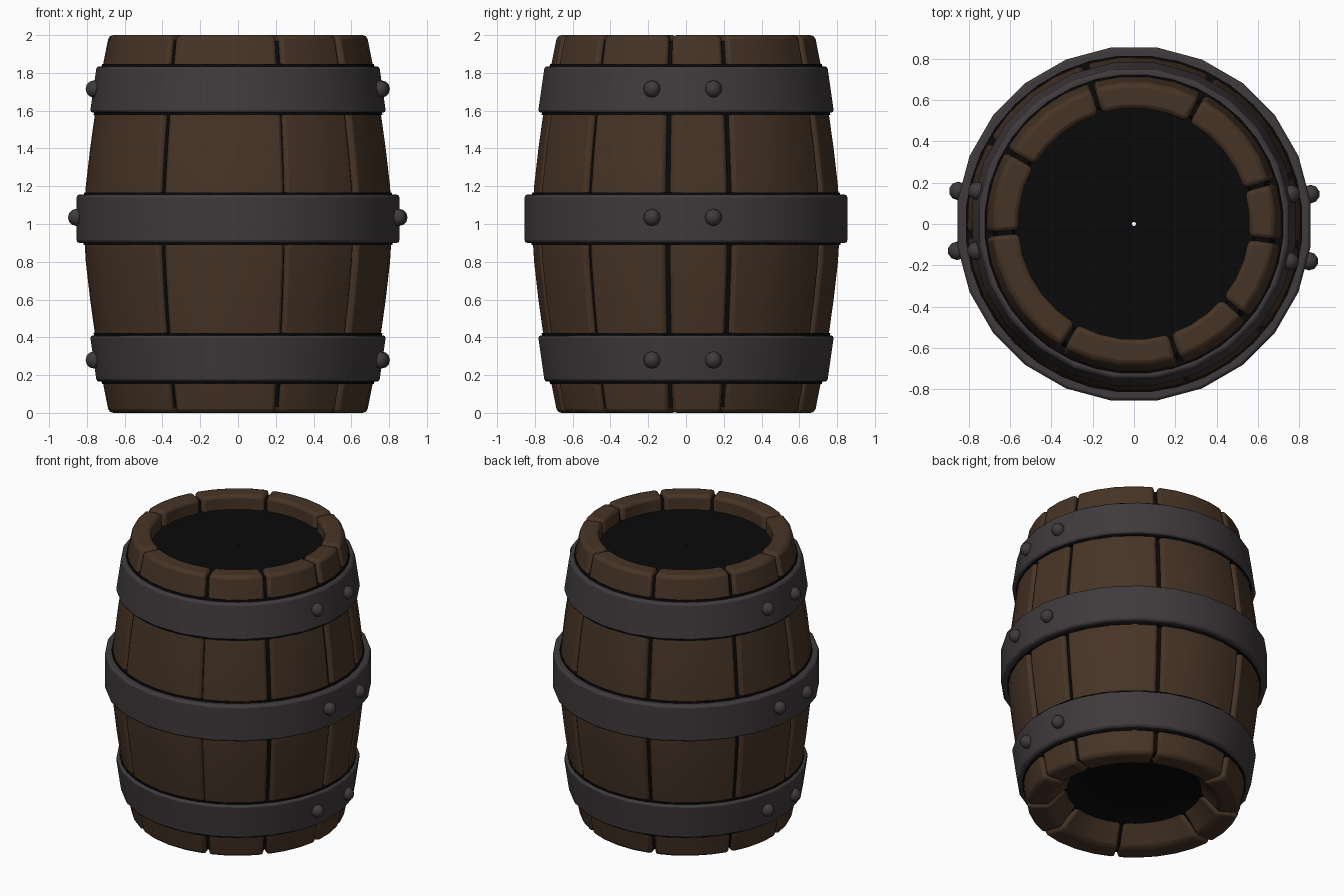
import bpy, bmesh, math
from mathutils import Vector

if "Cube" in bpy.data.objects:
    bpy.data.objects.remove(bpy.data.objects["Cube"])


def material(name, rgb):
    m = bpy.data.materials.new(name)
    m.diffuse_color = (*rgb, 1)
    m.use_nodes = True
    m.node_tree.nodes["Principled BSDF"].inputs["Base Color"].default_value = m.diffuse_color
    return m


WOOD = material("dark_brown_wood", (0.062, 0.034, 0.019))
METAL = material("dark_grey_iron", (0.050, 0.042, 0.044))
BLACK = material("black_gap", (0.003, 0.003, 0.003))

# outer barrel silhouette: (height, radius)
SIDE = [(0, .685), (.2, .725), (.4, .757), (.6, .785), (.8, .808), (1, .82),
        (1.2, .808), (1.4, .785), (1.6, .757), (1.8, .725), (2, .685)]


def side_radius(z):
    for (z0, r0), (z1, r1) in zip(SIDE, SIDE[1:]):
        if z <= z1:
            return r0 + (r1 - r0) * (z - z0) / (z1 - z0)
    return SIDE[-1][1]


def finish(name, bm, mat, bevel=0, segments=2):
    bmesh.ops.recalc_face_normals(bm, faces=bm.faces)
    me = bpy.data.meshes.new(name)
    bm.to_mesh(me)
    bm.free()
    ob = bpy.data.objects.new(name, me)
    bpy.context.collection.objects.link(ob)
    me.materials.append(mat)
    if bevel:
        b = ob.modifiers.new("bevel", 'BEVEL')
        b.width, b.segments, b.limit_method = bevel, segments, 'ANGLE'
        b.angle_limit = math.radians(40)
    bpy.ops.object.select_all(action='DESELECT')
    ob.select_set(True)
    bpy.context.view_layer.objects.active = ob
    bpy.ops.object.shade_smooth_by_angle(angle=math.radians(40))
    return ob


def sweep(name, profile, angles, mat, closed_ring, bevel=0):
    """Sweep a closed (r, z) profile; angles is a function of (step, z)."""
    bm = bmesh.new()
    steps, angle = angles
    rows = []
    for i in range(steps):
        row = []
        for r, z in profile:
            a = angle(i, z)
            row.append(bm.verts.new((r * math.cos(a), r * math.sin(a), z)))
        rows.append(row)
    n = len(profile)
    for i in range(steps if closed_ring else steps - 1):
        p, q = rows[i], rows[(i + 1) % steps]
        for j in range(n):
            k = (j + 1) % n
            bm.faces.new((p[j], q[j], q[k], p[k]))
    if not closed_ring:
        bm.faces.new(rows[0])
        bm.faces.new(rows[-1])
    return finish(name, bm, mat, bevel)


def ring(name, profile, mat, sides=24, bevel=0):
    return sweep(name, profile, (sides, lambda i, z: 2 * math.pi * (i + .5) / sides),
                 mat, True, bevel)


# staves of uneven width, with the seams at these angles
SEAMS = [-176, -120, -72, -40, -7, 17, 62, 107, 150, 184]
stave_profile = [(r, z) for z, r in SIDE] + [(.56, 2), (.56, 1.84), (.42, .14), (.55, 0)]


def half_gap(seam, z):
    if seam == -72 and .3 < z < 1.7:
        return .001
    return .011


for s, (a0, a1) in enumerate(zip(SEAMS, SEAMS[1:])):
    n = max(2, round((a1 - a0) / 12))

    def stave_angle(i, z, a0=a0, a1=a1, n=n):
        lo = math.radians(a0) + half_gap(a0, z) / .75
        hi = math.radians(a1) - half_gap(a1, z) / .75
        return lo + (hi - lo) * i / n
    sweep(f"stave_{s + 1}", stave_profile, (n + 1, stave_angle), WOOD, False, .022)

# black core seen between the staves and inside both ends
core = [(side_radius(z) - .03, z) for z in (.03, .2, .4, .6, .8, 1, 1.2, 1.4, 1.6, 1.8, 1.97)]
core += [(.59, 1.97), (.58, 1.9), (.01, 1.9), (.01, .12), (.46, .12), (.58, .03)]
ring("black_core", core, BLACK, 48)

# iron hoops: bottom z, top z, bottom radius, top radius
HOOPS = [("bottom", .165, .41, .755, .79), ("middle", .9, 1.155, .862, .862),
         ("top", 1.59, 1.835, .79, .755)]
for name, z0, z1, r0, r1 in HOOPS:
    ring(name + "_hoop", [(r0, z0), (r1, z1), (r1 - .07, z1), (r0 - .07, z0)], METAL, 24, .014)
    # thin dark line along the hoop edges
    a, b = z0 - .012, z1 + .012
    m = (a + b) / 2
    ra, rm, rb = (side_radius(z) + .007 for z in (a, m, b))
    ring(name + "_hoop_shadow_gap", [(ra, a), (rm, m), (rb, b), (rb - .04, b), (ra - .04, a)],
         BLACK, 36)

# rivets in pairs on the left and right of each hoop
for (name, z0, z1, r0, r1), z, r in zip(HOOPS, (.28, 1.035, 1.715), (.77, .862, .77)):
    for side, ys in ((1, (-.18, .145)), (-1, (-.13, .16))):
        for k, y in enumerate(ys):
            bm = bmesh.new()
            bmesh.ops.create_uvsphere(bm, u_segments=10, v_segments=6, radius=.045)
            x = side * (math.sqrt(r * r - y * y) + .005)
            bmesh.ops.translate(bm, verts=bm.verts, vec=Vector((x, y, z)))
            finish(f"{name}_rivet_{'right' if side > 0 else 'left'}_{k + 1}", bm, METAL)
